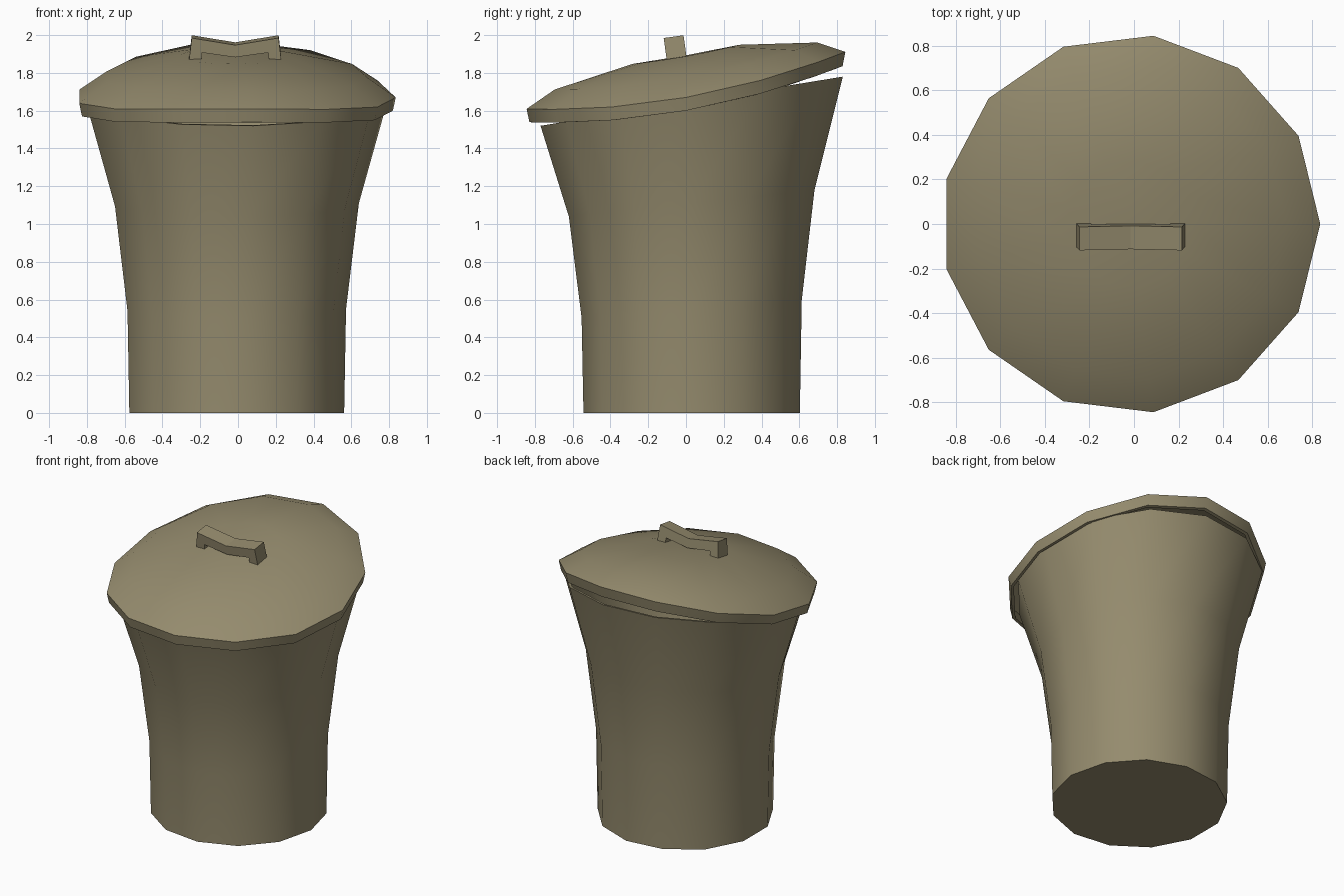
import bpy
import bmesh
import math
from mathutils import Matrix

SIDES = 13
CENTRE_X = -0.015

default = bpy.data.objects.get("Cube")
if default:
    bpy.data.objects.remove(default, do_unlink=True)

olive = bpy.data.materials.new("dull_olive")
olive.use_nodes = True
colour = (0.30, 0.26, 0.155, 1)
olive.diffuse_color = colour
olive.node_tree.nodes["Principled BSDF"].inputs["Base Color"].default_value = colour


def finish(bm, name, smooth_angle=None):
    bmesh.ops.recalc_face_normals(bm, faces=bm.faces)
    mesh = bpy.data.meshes.new(name)
    bm.to_mesh(mesh)
    bm.free()
    mesh.materials.append(olive)
    obj = bpy.data.objects.new(name, mesh)
    bpy.context.collection.objects.link(obj)
    if smooth_angle:
        bpy.ops.object.select_all(action='DESELECT')
        obj.select_set(True)
        bpy.context.view_layer.objects.active = obj
        bpy.ops.object.shade_smooth_by_angle(angle=math.radians(smooth_angle))
    return obj


def lathe(name, profile, centre_y, lift, smooth_angle):
    """Spin (radius, height, tilt) rings; lift bends each ring along y."""
    bm = bmesh.new()
    rings = []
    for radius, height, tilt in profile:
        ring = []
        for i in range(SIDES):
            a = math.tau * i / SIDES
            y = radius * math.sin(a)
            ring.append(bm.verts.new((CENTRE_X + radius * math.cos(a),
                                      centre_y + y, height + lift(y, tilt))))
        rings.append(ring)
    for low, high in zip(rings, rings[1:]):
        for i in range(SIDES):
            j = (i + 1) % SIDES
            bm.faces.new((low[i], low[j], high[j], high[i]))
    # close both ends with a fan
    for ring in (rings[0], rings[-1]):
        cap = bm.faces.new(ring)
        bmesh.ops.poke(bm, faces=[cap])
    return finish(bm, name, smooth_angle)


# Flared bin body with a progressively slanting rim and a hollow inside
lathe("bin_body", [
    (0.577, 0.0, 0.0), (0.587, 0.55, 0.08), (0.655, 1.11, 0.108),
    (0.806, 1.65, 0.1625), (0.786, 1.65, 0.1625), (0.635, 1.11, 0.108),
    (0.567, 0.55, 0.08), (0.557, 0.03, 0.0),
], 0.03, lambda y, tilt: tilt * y, 50)

# Domed lid, hollow underneath, bent and raised towards the back
lathe("lid", [
    (0.285, 0.270, 1), (0.69, 0.157, 1), (0.825, 0.065, 1),
    (0.815, 0.0, 1), (0.835, 0.0, 1), (0.85, 0.07, 1),
    (0.70, 0.175, 1), (0.285, 0.288, 1),
], 0.0, lambda y, tilt: 1.60 + 0.179 * y + 0.127 * y * y, 50)

# Lid handle: a shallow V bar on two short legs
half = [(0, 0.075), (0.23, 0.113), (0.245, -0.015), (0.18, -0.015),
        (0.175, 0.035), (0, 0.01)]
bm = bmesh.new()
for side in (1, -1):
    front, back = [[bm.verts.new((side * x, y, z)) for x, z in half]
                   for y in (-0.053, 0.053)]
    # bar and leg are kept as separate quads
    for loop in ((0, 1, 4, 5), (1, 2, 3, 4)):
        bm.faces.new([front[i] for i in loop])
        bm.faces.new([back[i] for i in loop])
    for i in range(5):
        bm.faces.new((front[i], front[i + 1], back[i + 1], back[i]))
bmesh.ops.remove_doubles(bm, verts=bm.verts, dist=0.0001)
bm.transform(Matrix.Translation((CENTRE_X, -0.05, 1.88))
             @ Matrix.Rotation(math.radians(8), 4, 'X'))
finish(bm, "lid_handle")
